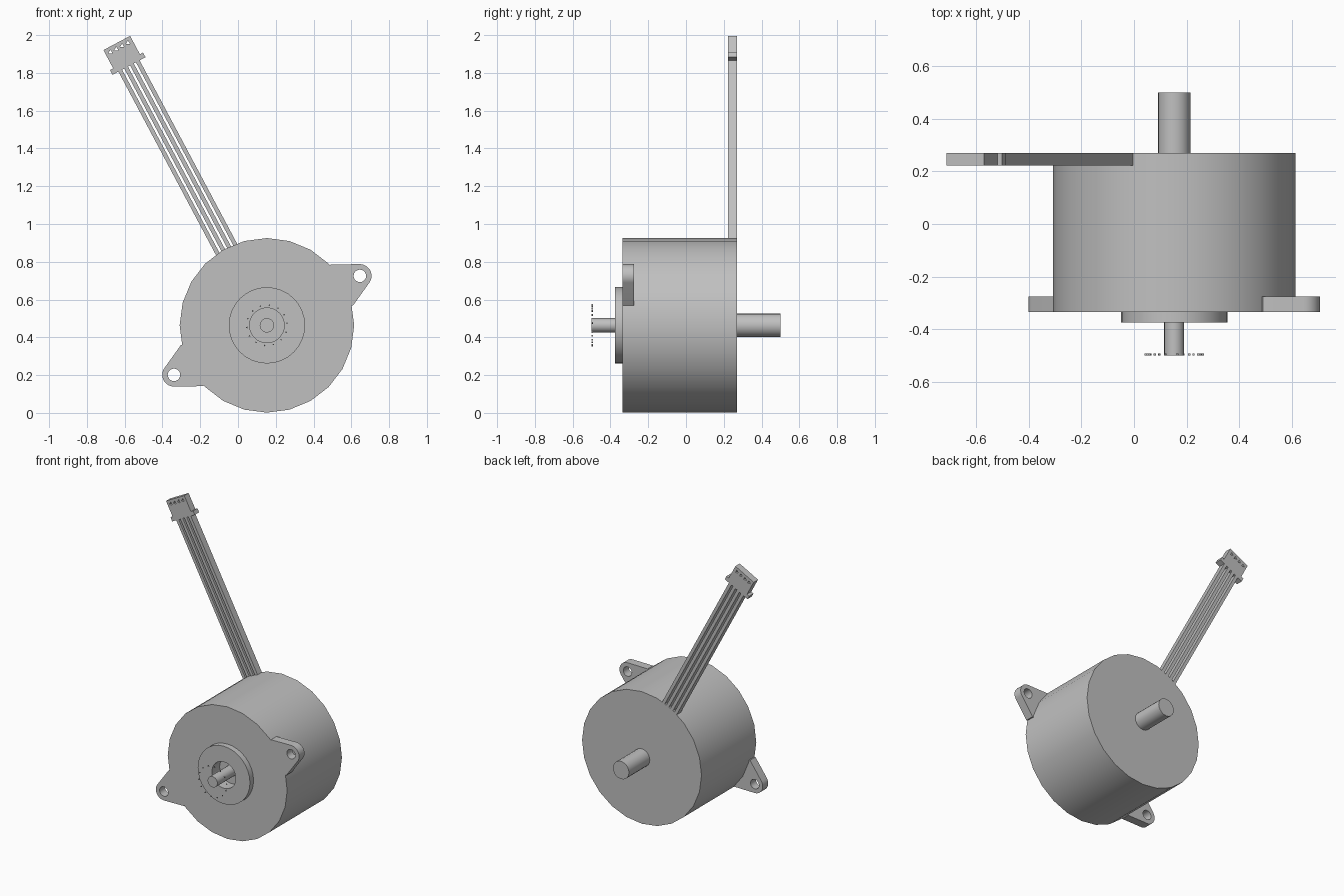
import bpy, bmesh
from math import sin, cos, radians, tau
from mathutils import Matrix, Vector

cube = bpy.data.objects.get("Cube")
if cube:
    bpy.data.objects.remove(cube, do_unlink=True)

grey = bpy.data.materials.new("light grey")
grey.use_nodes = True
grey.diffuse_color = (0.53, 0.53, 0.53, 1)
grey.node_tree.nodes["Principled BSDF"].inputs["Base Color"].default_value = grey.diffuse_color

AXIS = Vector((0.153, 0, 0.4635))   # motor axis runs along y
parts = []


def finish(obj):
    bpy.context.collection.objects.link(obj)
    obj.data.materials.append(grey)
    parts.append(obj)


def lathe(name, profile, sides):
    """Turn a (radius, y) profile round the motor axis."""
    bm = bmesh.new()
    verts = [bm.verts.new((0, y, r)) for r, y in profile]
    edges = [bm.edges.new(pair) for pair in zip(verts, verts[1:])]
    bmesh.ops.spin(bm, geom=verts + edges, cent=(0, 0, 0), axis=(0, 1, 0),
                   angle=tau, steps=sides, use_merge=False)
    bmesh.ops.remove_doubles(bm, verts=bm.verts, dist=1e-4)
    bmesh.ops.recalc_face_normals(bm, faces=bm.faces)
    mesh = bpy.data.meshes.new(name)
    bm.to_mesh(mesh)
    bm.free()
    obj = bpy.data.objects.new(name, mesh)
    obj.location = AXIS
    finish(obj)


def ring(x, z, r, n, start=0, sweep=360):
    """Points on a circle or arc, in the plane across the motor axis."""
    steps = n if sweep == 360 else n - 1
    angles = [radians(start + sweep * i / steps) for i in range(n)]
    return [(x + r * cos(a), z + r * sin(a)) for a in angles]


def plate(name, outlines, y0, y1, turn=0):
    """Flat plate from an outer outline plus hole outlines."""
    curve = bpy.data.curves.new(name, 'CURVE')
    curve.dimensions = '2D'
    curve.fill_mode = 'BOTH'
    curve.extrude = (y1 - y0) / 2
    for points in outlines:
        spline = curve.splines.new('POLY')
        spline.points.add(len(points) - 1)
        for p, (x, z) in zip(spline.points, points):
            p.co = (x, z, 0, 1)
        spline.use_cyclic_u = True
    obj = bpy.data.objects.new(name, curve)
    obj.matrix_world = (Matrix.Translation(AXIS + Vector((0, (y0 + y1) / 2, 0)))
                        @ Matrix.Rotation(radians(turn), 4, 'Y')
                        @ Matrix.Rotation(radians(90), 4, 'X'))
    finish(obj)


# Motor can, front boss with its bore, and the shaft at both ends
lathe("motor_body", [(0.12, -0.27), (0.12, -0.335), (0.462, -0.335),
                     (0.462, 0.27), (0, 0.27)], 24)
lathe("front_boss", [(0, -0.29), (0.092, -0.29), (0.092, -0.375),
                     (0.202, -0.375), (0.202, -0.33)], 32)
lathe("front_shaft", [(0, -0.5), (0.038, -0.5), (0.038, -0.28)], 20)
lathe("rear_shaft", [(0, 0.5), (0.062, 0.5), (0.062, 0.26)], 20)

# Two mounting ears, half a turn apart
ear = [(0.25, 0.23), (0.337, 0.322)]
ear += ring(0.492, 0.262, 0.062, 14, 90, -126)
ear += [(0.456, 0.105), (0.35, 0.1)]
for side, turn in (("left", 0), ("right", 180)):
    plate(side + "_mounting_ear", [ear, ring(0.492, 0.262, 0.033, 20)],
          -0.335, -0.275, turn)

# Ribbon of four leads, leaning out from the can
LEAN = -28
SLOTS = [0.035 * (i - 1.5) for i in range(4)]
for i, x in enumerate(SLOTS):
    plate(f"lead_{i + 1}", [[(x - 0.011, 0.44), (x + 0.011, 0.44),
                             (x + 0.011, 1.57), (x - 0.011, 1.57)]],
          0.222, 0.27, LEAN)

# Plug with side lips and four contact windows
half = [(0.068, 1.555), (0.099, 1.555), (0.099, 1.583), (0.08, 1.583), (0.08, 1.693)]
outline = half + [(-x, z) for x, z in reversed(half)]
windows = [ring(x, 1.666, 0.013, 3, 62) for x in SLOTS]
plate("plug", [outline] + windows, 0.222, 0.27, LEAN)

# Ring of tiny teeth around the shaft tip
for i in range(14):
    x, z = ring(0, 0, 0.107, 14, 6)[i]
    plate(f"tooth_{i + 1}", [ring(x, z, 0.006, 3, i * 25)], -0.5, -0.493)

# Turn plates into meshes and smooth the round surfaces
bpy.ops.object.select_all(action='DESELECT')
for obj in parts:
    obj.select_set(True)
bpy.context.view_layer.objects.active = parts[-1]
bpy.ops.object.convert(target='MESH')
for obj in parts:
    bm = bmesh.new()
    bm.from_mesh(obj.data)
    bmesh.ops.remove_doubles(bm, verts=bm.verts, dist=1e-4)
    bmesh.ops.recalc_face_normals(bm, faces=bm.faces)
    bm.to_mesh(obj.data)
    bm.free()
bpy.ops.object.shade_smooth_by_angle(angle=radians(30))
